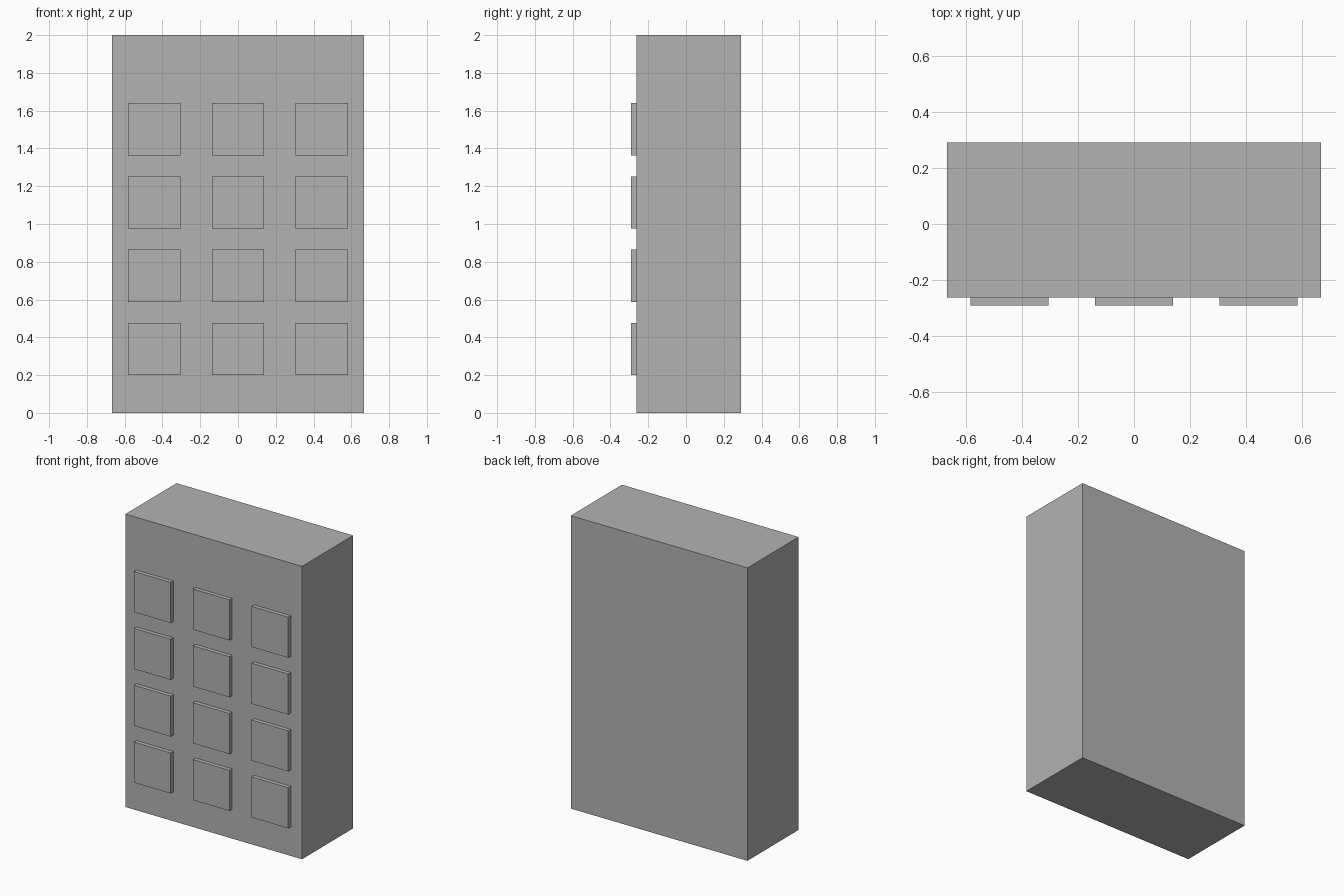
import bpy

if "Cube" in bpy.data.objects:
    bpy.data.objects.remove(bpy.data.objects["Cube"])

grey = bpy.data.materials.new("plain grey")
grey.diffuse_color = (0.45, 0.45, 0.45, 1)
grey.use_nodes = True
grey.node_tree.nodes["Principled BSDF"].inputs["Base Color"].default_value = grey.diffuse_color


def box(name, low, high):
    """Axis-aligned box between two corners."""
    centre = [(a + b) / 2 for a, b in zip(low, high)]
    bpy.ops.mesh.primitive_cube_add(size=1, location=centre)
    obj = bpy.context.object
    obj.name = name
    obj.scale = [b - a for a, b in zip(low, high)]
    bpy.ops.object.transform_apply(location=False, rotation=False, scale=True)
    obj.data.materials.append(grey)
    return obj


# Main slab
FRONT, BACK = -0.262, 0.29
box("body", (-0.667, FRONT, 0), (0.667, BACK, 2))

# Raised square panels, three columns by four rows on the front
HALF = 0.1385
for row in range(4):
    z = 0.338 + row * 0.388
    for col in range(3):
        x = (col - 1) * 0.444
        box(f"front_panel_{row + 1}_{col + 1}",
            (x - HALF, -0.29, z - HALF), (x + HALF, FRONT, z + HALF))
